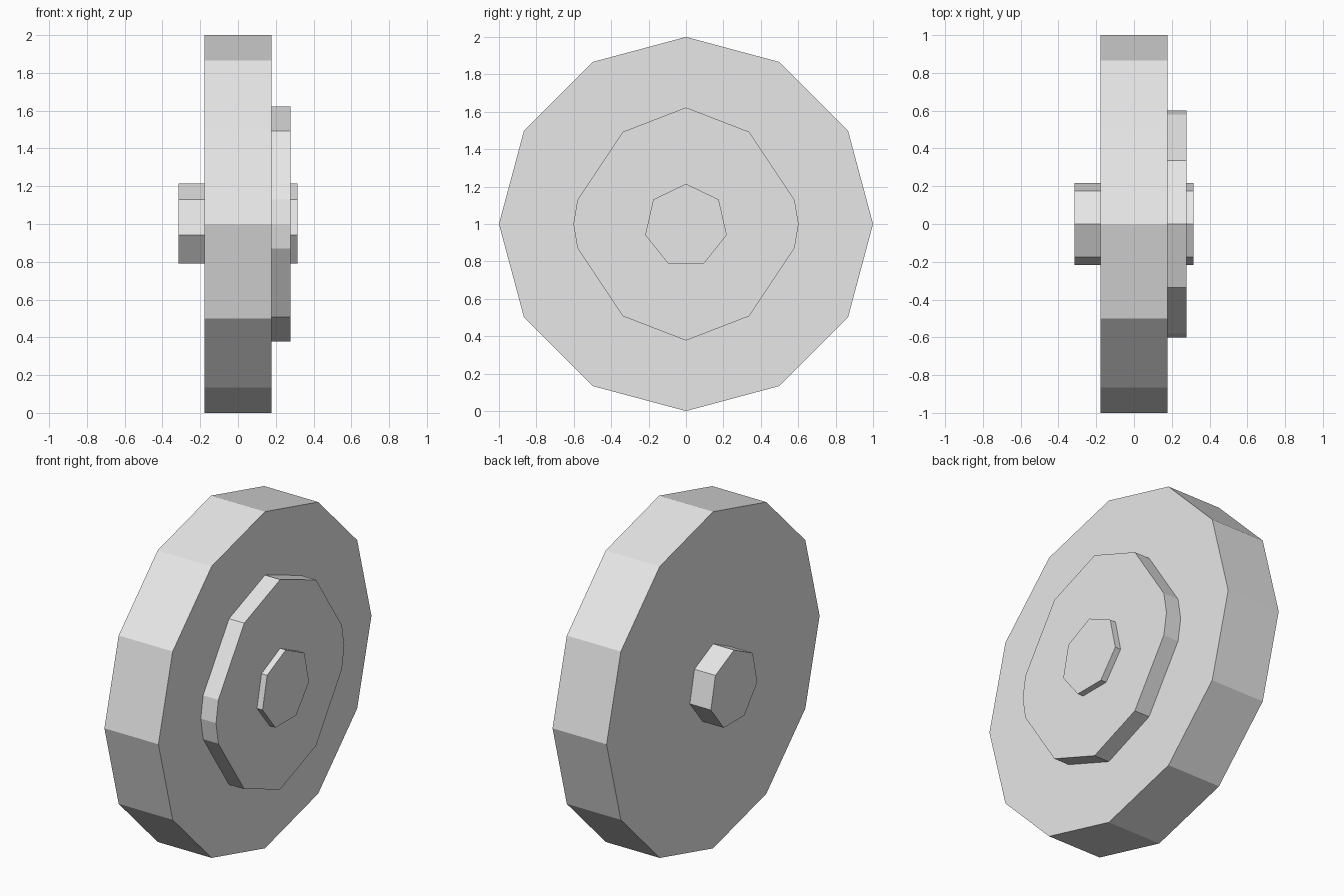
import bpy
import bmesh
from math import sin, cos, tau

cube = bpy.data.objects.get("Cube")
if cube:
    bpy.data.objects.remove(cube, do_unlink=True)

GREY = (0.8, 0.8, 0.8, 1.0)
grey = bpy.data.materials.new("light grey")
grey.use_nodes = True
grey.diffuse_color = GREY
grey.node_tree.nodes["Principled BSDF"].inputs["Base Color"].default_value = GREY


def polygon(sides, radius):
    """Regular (y, z) outline with one corner pointing up."""
    return [(radius * sin(tau * i / sides), radius * cos(tau * i / sides))
            for i in range(sides)]


def prism(name, outline, x0, x1, centre_z=1.0):
    """Extrude a (y, z) outline along x from x0 to x1."""
    bm = bmesh.new()
    base = bm.faces.new([bm.verts.new((x0, y, z + centre_z)) for y, z in outline])
    top = bmesh.ops.extrude_face_region(bm, geom=[base], use_keep_orig=True)
    moved = [v for v in top["geom"] if isinstance(v, bmesh.types.BMVert)]
    bmesh.ops.translate(bm, verts=moved, vec=(x1 - x0, 0, 0))
    bmesh.ops.recalc_face_normals(bm, faces=bm.faces[:])
    mesh = bpy.data.meshes.new(name)
    bm.to_mesh(mesh)
    bm.free()
    mesh.materials.append(grey)
    obj = bpy.data.objects.new(name, mesh)
    bpy.context.collection.objects.link(obj)
    return obj


# Wide twelve-sided wheel
prism("wheel", polygon(12, 1.0), -0.178, 0.177)

# Raised plate on one side: one quarter outline, mirrored both ways
quarter = [(0, 0.623), (0.337, 0.493), (0.58, 0.13), (0.602, 0)]
half = quarter + [(y, -z) for y, z in quarter[-2::-1]]
plate = half + [(-y, z) for y, z in half[-2:0:-1]]
prism("raised_plate", plate, 0.177, 0.277)

# Seven-sided axle through the middle
prism("axle", polygon(7, 0.2236), -0.316, 0.314, 0.9915)
